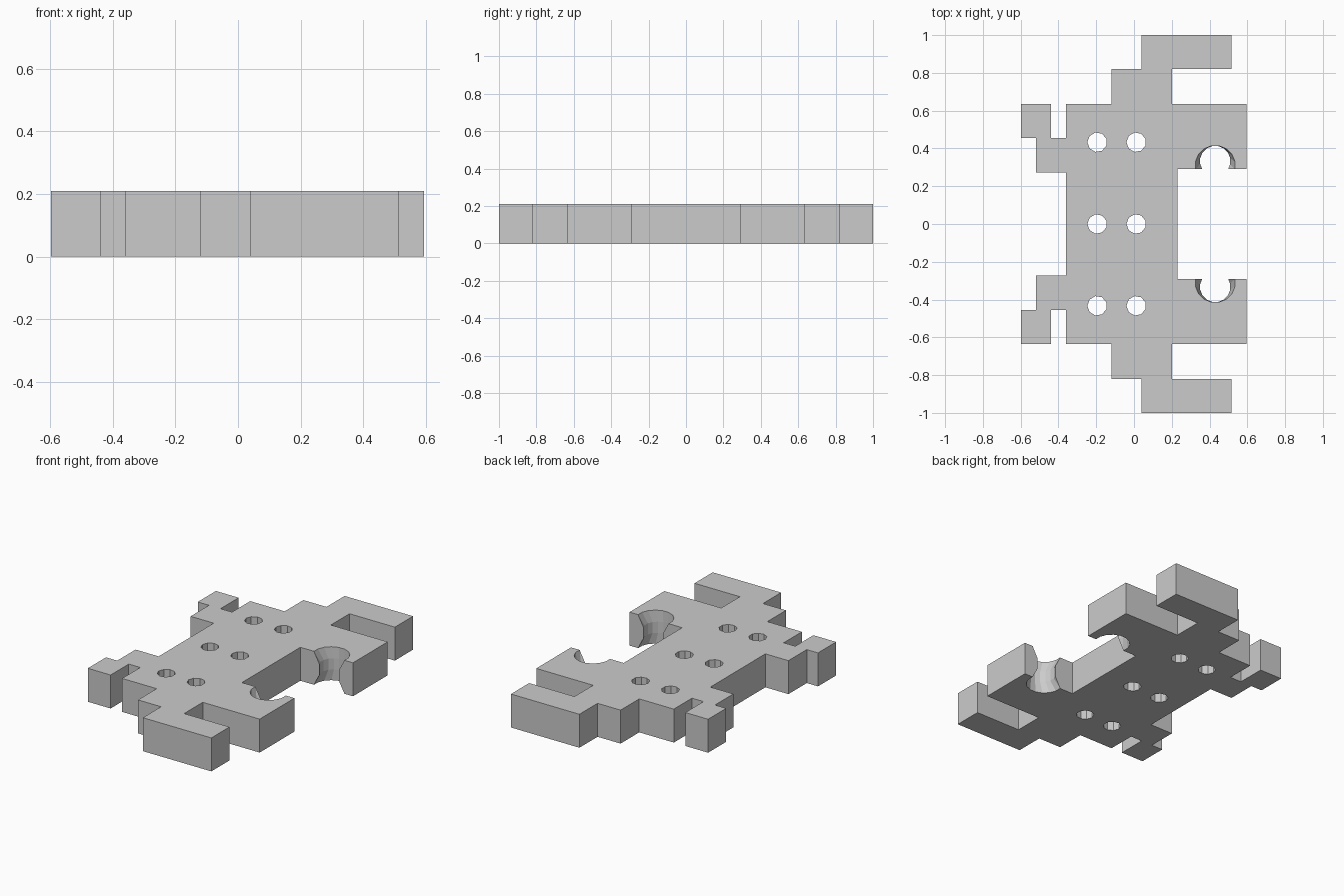
import bpy, bmesh, math

if "Cube" in bpy.data.objects:
    bpy.data.objects.remove(bpy.data.objects["Cube"], do_unlink=True)

HEIGHT = 0.21

grey = bpy.data.materials.new("plain grey")
grey.use_nodes = True
colour = (0.6, 0.6, 0.6, 1)
grey.diffuse_color = colour
grey.node_tree.nodes["Principled BSDF"].inputs["Base Color"].default_value = colour


def finish(bm, name):
    bmesh.ops.recalc_face_normals(bm, faces=bm.faces[:])
    mesh = bpy.data.meshes.new(name)
    bm.to_mesh(mesh)
    bm.free()
    mesh.materials.append(grey)
    obj = bpy.data.objects.new(name, mesh)
    bpy.context.collection.objects.link(obj)
    return obj


def loft(name, rings, sides, turn=0.0):
    """Closed tube through rings of (x, y, z, radius)."""
    bm = bmesh.new()
    loops = []
    for x, y, z, r in rings:
        angles = [turn + math.tau * i / sides for i in range(sides)]
        loops.append([bm.verts.new((x + r * math.cos(a), y + r * math.sin(a), z)) for a in angles])
    for low, high in zip(loops, loops[1:]):
        for i in range(sides):
            j = (i + 1) % sides
            bm.faces.new((low[i], low[j], high[j], high[i]))
    bm.faces.new(loops[0][::-1])
    bm.faces.new(loops[-1])
    return finish(bm, name)


def cut(target, cutter):
    cutter.hide_render = True
    mod = target.modifiers.new("cut", 'BOOLEAN')
    mod.operation = 'DIFFERENCE'
    mod.solver = 'EXACT'
    mod.object = cutter
    bpy.context.view_layer.objects.active = target
    bpy.ops.object.modifier_apply(modifier=mod.name)
    bpy.data.objects.remove(cutter, do_unlink=True)


# Stepped plate: half outline, mirrored across y and extruded
half = [(0.23, 0.29), (0.595, 0.29), (0.595, 0.635), (0.20, 0.635), (0.20, 0.82),
        (0.515, 0.82), (0.515, 1.0), (0.04, 1.0), (0.04, 0.82), (-0.12, 0.82),
        (-0.12, 0.635), (-0.36, 0.635), (-0.36, 0.455), (-0.44, 0.455),
        (-0.44, 0.635), (-0.598, 0.635), (-0.598, 0.455), (-0.52, 0.455),
        (-0.52, 0.273), (-0.36, 0.273)]
outline = half + [(x, -y) for x, y in reversed(half)]
bm = bmesh.new()
base = bm.faces.new([bm.verts.new((x, y, 0)) for x, y in outline])
top = bmesh.ops.extrude_face_region(bm, geom=[base])
bmesh.ops.translate(bm, vec=(0, 0, HEIGHT),
                    verts=[v for v in top["geom"] if isinstance(v, bmesh.types.BMVert)])
plate = finish(bm, "stepped_plate")

# Six bolt holes
for x in (-0.195, 0.012):
    for y in (-0.433, 0, 0.433):
        cut(plate, loft("bolt_hole", [(x, y, -0.1, 0.052), (x, y, 0.3, 0.052)], 9, math.pi / 9))

# Two waisted channels on the inner edges
for side in (-1, 1):
    profile = [(-0.01, 0.305, 0.111), (0.07, 0.333, 0.081),
               (0.14, 0.333, 0.081), (0.22, 0.305, 0.111)]
    rings = [(0.43, side * y, z, r) for z, y, r in profile]
    cut(plate, loft("waisted_channel", rings, 16, math.pi / 16))
